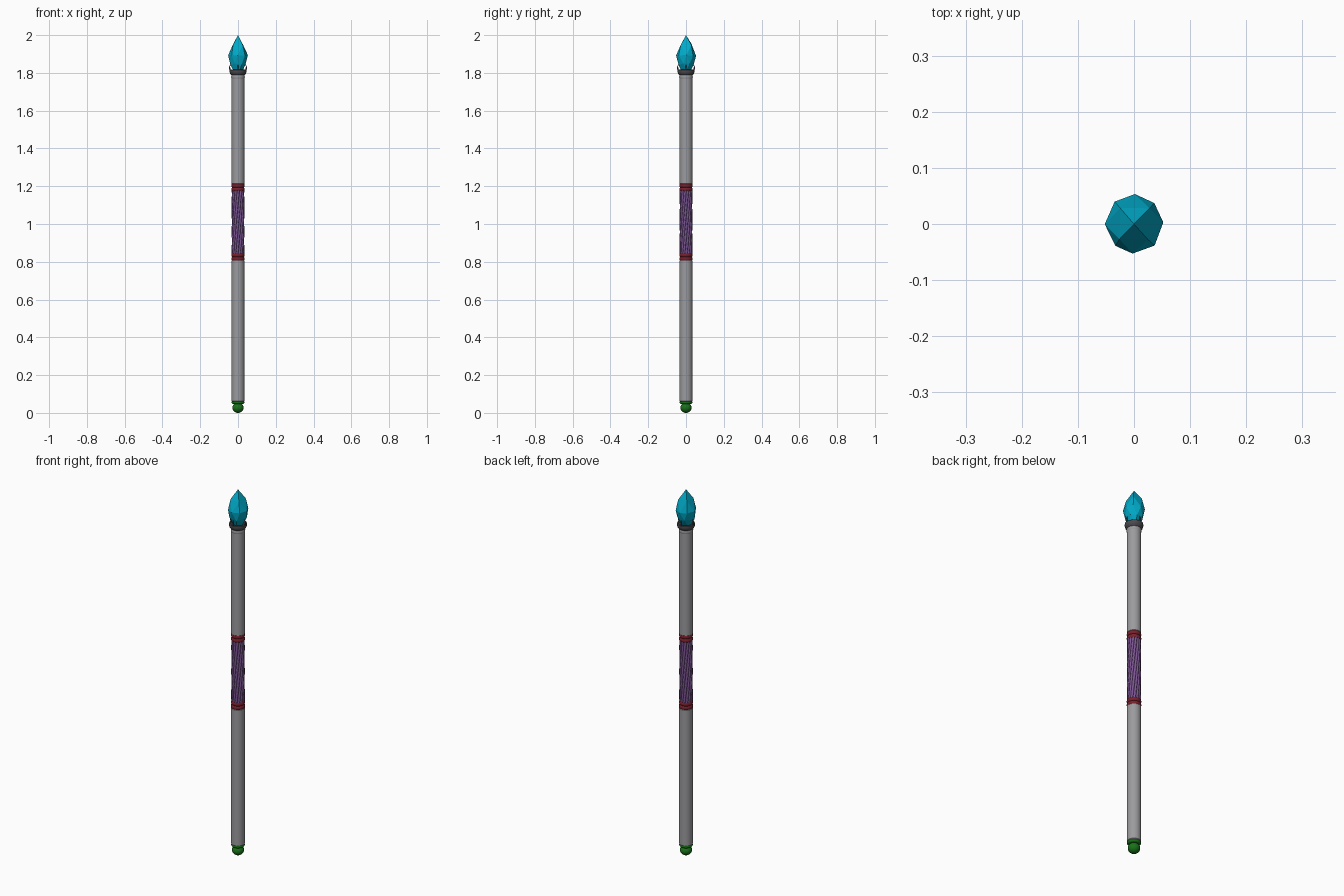
import bpy, bmesh, math, random

if "Cube" in bpy.data.objects:
    bpy.data.objects.remove(bpy.data.objects["Cube"])

random.seed(4)


def paint(ob, name, rgb):
    mat = bpy.data.materials.get(name) or bpy.data.materials.new(name)
    mat.diffuse_color = (*rgb, 1)
    mat.use_nodes = True
    mat.node_tree.nodes["Principled BSDF"].inputs["Base Color"].default_value = mat.diffuse_color
    ob.data.materials.append(mat)


def finish(name, bm, smooth=True):
    bmesh.ops.recalc_face_normals(bm, faces=bm.faces)
    me = bpy.data.meshes.new(name)
    bm.to_mesh(me)
    bm.free()
    ob = bpy.data.objects.new(name, me)
    bpy.context.collection.objects.link(ob)
    if smooth:
        bpy.ops.object.select_all(action='DESELECT')
        ob.select_set(True)
        bpy.context.view_layer.objects.active = ob
        bpy.ops.object.shade_smooth_by_angle(angle=math.radians(40))
    return ob


def lathe(name, profile, sides=32):
    bm = bmesh.new()
    vs = [bm.verts.new((r, 0, z)) for r, z in profile]
    es = [bm.edges.new(p) for p in zip(vs, vs[1:])]
    bmesh.ops.spin(bm, geom=vs + es, cent=(0, 0, 0), axis=(0, 0, 1),
                   angle=2 * math.pi, steps=sides)
    bmesh.ops.remove_doubles(bm, verts=bm.verts, dist=1e-5)
    return finish(name, bm)


def bead(r, z, h, bulge, n=8):
    """Half-round moulding profile, h tall, standing out from radius r."""
    return [(r + bulge * math.sin(math.pi * i / n), z - h / 2 * math.cos(math.pi * i / n))
            for i in range(n + 1)]


def tubes(name, paths, depth):
    """Round cords along paths of (radius, angle, height, thickness)."""
    cu = bpy.data.curves.new(name, 'CURVE')
    cu.dimensions = '3D'
    cu.bevel_depth = depth
    cu.bevel_resolution = 2
    cu.use_fill_caps = True
    for path in paths:
        sp = cu.splines.new('POLY')
        sp.points.add(len(path) - 1)
        for p, (r, a, z, t) in zip(sp.points, path):
            p.co = (r * math.cos(a), r * math.sin(a), z, 1)
            p.radius = t
    ob = bpy.data.objects.new(name, cu)
    bpy.context.collection.objects.link(ob)
    return ob


GREY = (0.33, 0.33, 0.345)
DARK = (0.07, 0.07, 0.08)
PURPLE = (0.21, 0.095, 0.30)


def shaft(name, z0, z1):
    b, r = 0.004, 0.0345
    paint(lathe(name, [(0, z0), (r - b, z0), (r, z0 + b),
                       (r, z1 - b), (r - b, z1), (0, z1)]), "grey", GREY)


# Two halves of the shaft
shaft("lower_shaft", 0.06, 0.81)
shaft("upper_shaft", 1.21, 1.785)

# Green foot: rounded ring over a ball
foot = [(0, 0)] + [(0.030 * math.sin(a), 0.027 - 0.027 * math.cos(a))
                   for a in (math.pi * i / 14 for i in range(1, 12))]
foot += bead(0.024, 0.056, 0.018, 0.010) + [(0, 0.065)]
paint(lathe("foot_cap", foot), "green", (0.01, 0.17, 0.01))

# Red rings at both ends of the grip
for name, z in (("lower_grip_ring", 0.826), ("upper_grip_ring", 1.194)):
    prof = [(0, z - 0.021)] + bead(0.028, z - 0.010, 0.022, 0.007)
    prof += bead(0.028, z + 0.010, 0.022, 0.007) + [(0, z + 0.021)]
    paint(lathe(name, prof), "red", (0.2, 0.015, 0.025))

# Grip core and its twisted cords
core = lathe("grip_core", [(0, 0.83), (0.029, 0.83), (0.029, 1.19), (0, 1.19)])
paint(core, "purple", PURPLE)
cords = tubes("grip_cords", [[(0.0275, 2 * math.pi * (k / 14 + 0.2 * i / 16), 0.83 + 0.0225 * i, 1)
                              for i in range(17)] for k in range(14)], 0.0062)
paint(cords, "purple", PURPLE)

# Neck ring and dark flared socket
neck = lathe("neck_ring", [(0, 1.766)] + bead(0.031, 1.779, 0.024, 0.005) + [(0, 1.791)])
paint(neck, "grey", GREY)
socket = lathe("socket", [(0, 1.786), (0.032, 1.786), (0.041, 1.794), (0.045, 1.806),
                          (0.044, 1.816), (0.039, 1.819), (0.034, 1.812), (0, 1.808)])
paint(socket, "dark", DARK)

# Slim claws curling up around the crystal
claws = tubes("claws", [[(0.039, k * math.pi / 2, 1.808, 1), (0.044, k * math.pi / 2, 1.822, 0.9),
                         (0.044, k * math.pi / 2, 1.834, 0.6), (0.040, k * math.pi / 2, 1.844, 0.2)]
                        for k in range(4)], 0.004)
paint(claws, "dark", DARK)

# Faceted, slightly irregular crystal: hull of staggered rings under a point
bm = bmesh.new()
for n, r, z, turn in ((5, 0.024, 1.808, 0), (8, 0.043, 1.845, 0.5), (8, 0.052, 1.895, 0),
                      (4, 0.038, 1.952, 0.5)):
    for i in range(n):
        a = 2 * math.pi * (i + turn) / n + random.uniform(-0.08, 0.08)
        q = r * random.uniform(0.97, 1.04)
        bm.verts.new((q * math.cos(a), q * math.sin(a), z + random.uniform(-0.006, 0.006)))
bm.verts.new((0, 0, 2.0))
bmesh.ops.convex_hull(bm, input=bm.verts)
paint(finish("crystal", bm, smooth=False), "cyan", (0.0, 0.40, 0.58))
